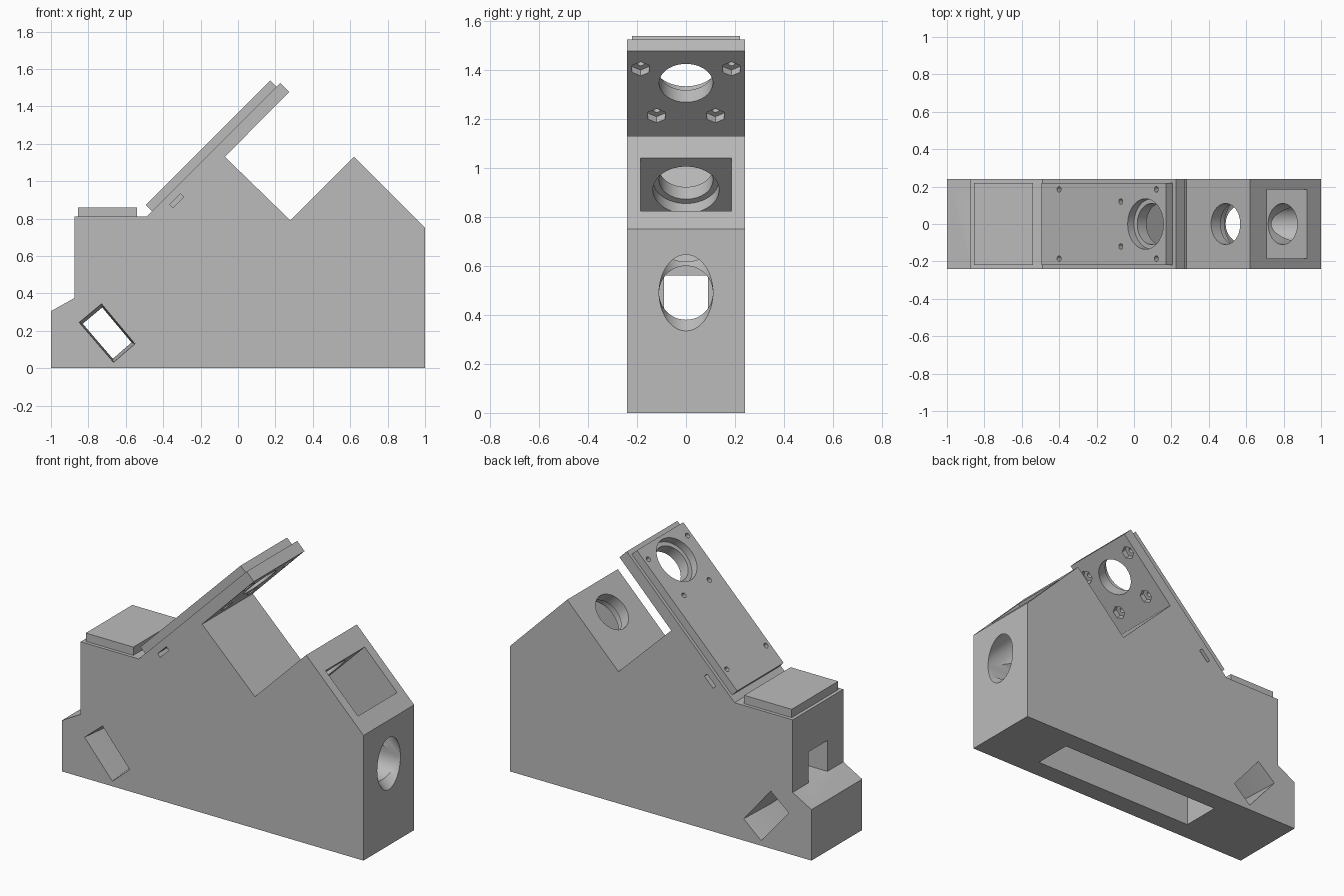
import bpy, bmesh, math
from mathutils import Vector

cube = bpy.data.objects.get("Cube")
if cube:
    bpy.data.objects.remove(cube, do_unlink=True)

grey = bpy.data.materials.new("plain grey")
grey.use_nodes = True
GREY = (0.5, 0.5, 0.5, 1)
grey.diffuse_color = GREY
grey.node_tree.nodes["Principled BSDF"].inputs["Base Color"].default_value = GREY


def finish(bm, name):
    bmesh.ops.recalc_face_normals(bm, faces=bm.faces)
    mesh = bpy.data.meshes.new(name)
    bm.to_mesh(mesh)
    bm.free()
    mesh.materials.append(grey)
    ob = bpy.data.objects.new(name, mesh)
    bpy.context.collection.objects.link(ob)
    return ob


def tilt(s, d):
    """Point on the 45 degree grid: s = x + z runs up the ramp, d = z - x across it."""
    return ((s - d) / 2, (s + d) / 2)


def tilt_rect(s0, s1, d0, d1):
    return [tilt(s0, d0), tilt(s1, d0), tilt(s1, d1), tilt(s0, d1)]


def rect(x0, x1, z0, z1):
    return [(x0, z0), (x1, z0), (x1, z1), (x0, z1)]


def prism(name, pts, *stations):
    """Side profile lofted through (y, scale) stations."""
    bm = bmesh.new()
    cx = sum(p[0] for p in pts) / len(pts)
    cz = sum(p[1] for p in pts) / len(pts)
    loops = [[bm.verts.new((cx + (x - cx) * k, y, cz + (z - cz) * k)) for x, z in pts]
             for y, k in stations]
    for a, b in zip(loops, loops[1:]):
        for i in range(len(pts)):
            j = (i + 1) % len(pts)
            bm.faces.new((a[i], a[j], b[j], b[i]))
    bm.faces.new(loops[0])
    bm.faces.new(loops[-1])
    return finish(bm, name)


def slab(name, pts, w):
    return prism(name, pts, (-w, 1), (w, 1))


def rod(p, q, r, y=0, sides=48):
    """Round or hexagonal cutter between two side-view points."""
    a, b = Vector((p[0], y, p[1])), Vector((q[0], y, q[1]))
    bm = bmesh.new()
    bmesh.ops.create_cone(bm, cap_ends=True, segments=sides, radius1=r, radius2=r,
                          depth=(b - a).length)
    ob = finish(bm, "cutter")
    ob.rotation_euler = (b - a).to_track_quat('Z', 'Y').to_euler()
    ob.location = (a + b) / 2
    return ob


def bore(s, d0, d1, r, y=0, sides=48):
    return rod(tilt(s, d0), tilt(s, d1), r, y, sides)


def cut(target, cutters):
    bpy.context.view_layer.objects.active = target
    for c in cutters:
        c.hide_render = True
        mod = target.modifiers.new("cut", 'BOOLEAN')
        mod.operation, mod.solver, mod.object = 'DIFFERENCE', 'EXACT', c
        bpy.ops.object.modifier_apply(modifier=mod.name)
        bpy.data.objects.remove(c, do_unlink=True)


AXIS = 1.49          # s position of the main optical bore
HALF = 0.24          # half width of the housing
SCREWS = [(0.565, 0.185), (1.225, 0.12), (1.605, 0.185)]
SIDES = (-1, 1)

# Housing with the ramp, V notch and rear step
body = slab("housing", [(-1, 0), (1, 0), (1, 0.75), (0.62, 1.13), (0.28, 0.79),
                        (-0.07, 1.13), (0.273, 1.477), (0.225, 1.525),
                        (-0.49, 0.81), (-0.875, 0.81), (-0.875, 0.375), (-1, 0.305)], HALF)

mirror_slot = [(-0.73, 0.345), (-0.55, 0.13), (-0.665, 0.03), (-0.85, 0.245)]
cutters = [
    slab("cavity", rect(-0.5, 0.61, -0.1, 0.45), 0.12),
    slab("rear_window", rect(-0.95, -0.45, 0.375, 0.56), 0.09),
    slab("filter_pocket", tilt_rect(1.09, 1.9, -0.1, 0.33), 0.185),
    rod((-0.52, 0.49), (1.1, 0.49), 0.11),
    bore(AXIS, -0.8, 0.6, 0.11),
    bore(AXIS, 0.28, 0.41, 0.135),
    bore(AXIS, 1.1, 1.4, 0.11),
    prism("mirror_slot", mirror_slot, (-0.25, 1), (0, 0.87), (0.25, 1)),
]
# Screw holes, hexagonal nut traps and side nut slots
for side in SIDES:
    for s, y in SCREWS:
        cutters.append(bore(s, 1.21, 1.4, 0.015, side * y, 16))
    for s, y in SCREWS[1:]:
        cutters.append(bore(s, 1.15, 1.25, 0.04, side * y, 6))
    cutters.append(prism("nut_slot", tilt_rect(0.51, 0.625, 1.205, 1.24),
                         (side * 0.15, 1), (side * 0.26, 1)))
cut(body, cutters)

# Cover plate on the ramp
plate = slab("cover_plate", tilt_rect(0.38, 1.71, 1.30, 1.367), 0.22)
cut(plate, [bore(AXIS, 1.25, 1.45, 0.135)] +
    [bore(s, 1.25, 1.45, 0.015, k * y, 16) for s, y in SCREWS for k in SIDES])

# Flat lid on the rear shelf
lid = slab("rear_lid", rect(-0.855, -0.54, 0.81, 0.86), 0.22)

bpy.ops.object.select_all(action='DESELECT')
for ob in (body, plate, lid):
    ob.select_set(True)
bpy.context.view_layer.objects.active = body
bpy.ops.object.shade_smooth_by_angle(angle=math.radians(30))
